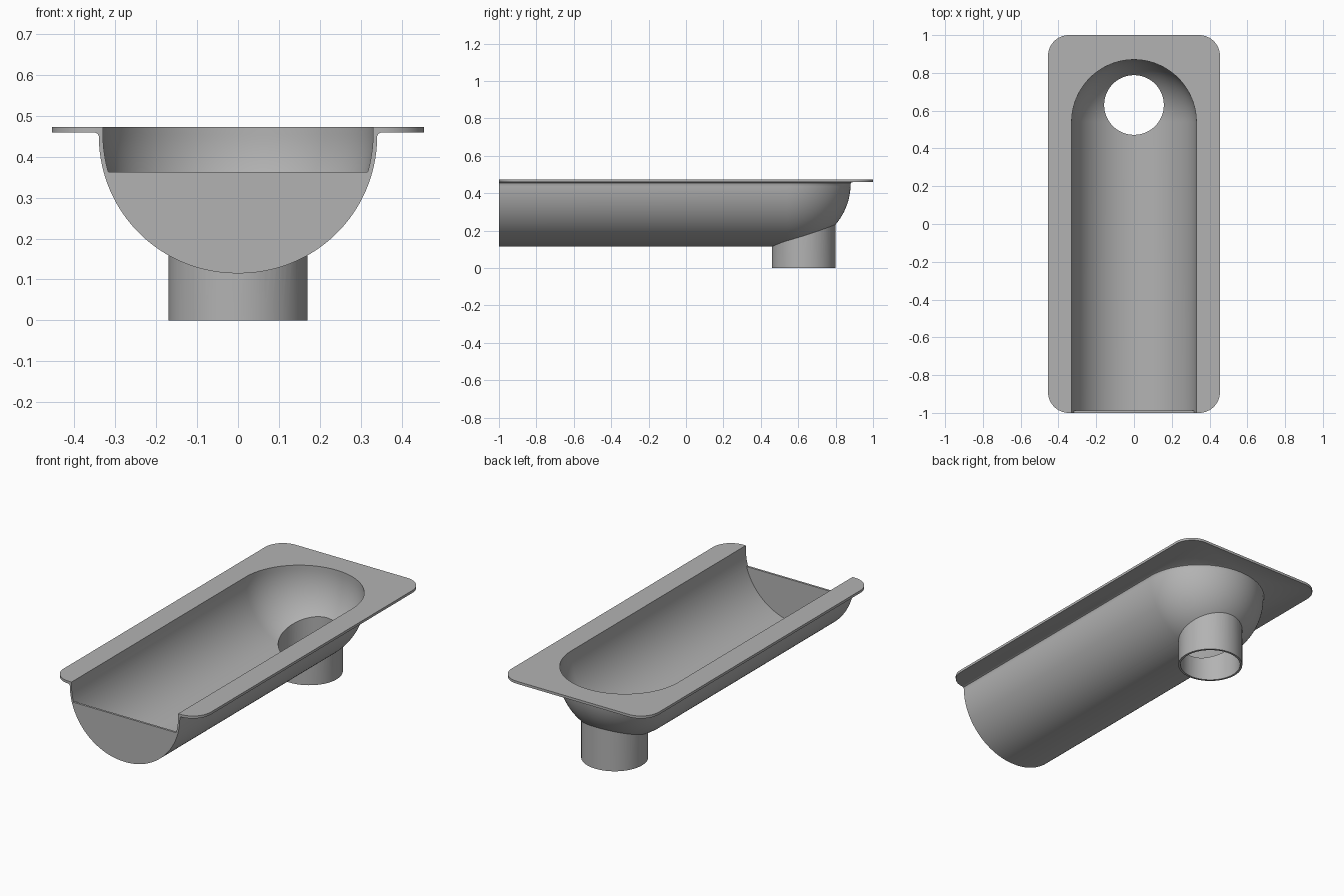
import bpy, bmesh, math
from mathutils import Vector

if "Cube" in bpy.data.objects:
    bpy.data.objects.remove(bpy.data.objects["Cube"], do_unlink=True)

FRONT, BEND = -1.0, 0.54      # open end of the trough, start of the rounded end
AXIS_Z = 0.455                # height of the trough axis
R_OUT, R_IN = 0.34, 0.33
RIM_LOW, RIM_TOP = 0.459, 0.473
PIPE_Y = 0.63

ceramic = bpy.data.materials.new("light grey")
ceramic.use_nodes = True
GREY = (0.45, 0.45, 0.45, 1)
ceramic.diffuse_color = GREY
ceramic.node_tree.nodes["Principled BSDF"].inputs["Base Color"].default_value = GREY


def finish(name, bm):
    bmesh.ops.remove_doubles(bm, verts=bm.verts, dist=1e-5)
    bmesh.ops.recalc_face_normals(bm, faces=bm.faces)
    mesh = bpy.data.meshes.new(name)
    bm.to_mesh(mesh)
    bm.free()
    mesh.materials.append(ceramic)
    obj = bpy.data.objects.new(name, mesh)
    bpy.context.collection.objects.link(obj)
    return obj


def arc(radius, start, end, steps, cx=0, cy=0):
    angles = [start + (end - start) * i / steps for i in range(steps + 1)]
    return [(cx + radius * math.cos(a), cy + radius * math.sin(a)) for a in angles]


def trough(name, profile, front, steps=64):
    """Sweep a half section down one side, round the end and back."""
    bm = bmesh.new()
    turns = [math.pi * i / steps for i in range(steps + 1)]
    stations = [(0, front)] + [(a, BEND) for a in turns] + [(math.pi, front)]
    rows = [[bm.verts.new((r * math.cos(a), y + r * math.sin(a), z)) for r, z in profile]
            for a, y in stations]
    for p, q in zip(rows, rows[1:]):
        for i in range(len(profile) - 1):
            bm.faces.new((p[i], p[i + 1], q[i + 1], q[i]))
    bmesh.ops.remove_doubles(bm, verts=bm.verts, dist=1e-5)
    bmesh.ops.dissolve_degenerate(bm, edges=bm.edges, dist=1e-6)
    bmesh.ops.holes_fill(bm, edges=[e for e in bm.edges if e.is_boundary])
    return finish(name, bm)


def prism(name, points, offset):
    bm = bmesh.new()
    face = bm.faces.new([bm.verts.new(p) for p in points])
    new = bmesh.ops.extrude_face_region(bm, geom=[face])["geom"]
    bmesh.ops.translate(bm, vec=Vector(offset),
                        verts=[v for v in new if isinstance(v, bmesh.types.BMVert)])
    return finish(name, bm)


def cylinder(name, radius, low, high):
    ring = arc(radius, 0, math.tau, 64, 0, PIPE_Y)[:-1]
    return prism(name, [(x, y, low) for x, y in ring], (0, 0, high - low))


def combine(body, other, operation):
    mod = body.modifiers.new(operation, "BOOLEAN")
    mod.operation, mod.solver, mod.object = operation, "EXACT", other
    bpy.context.view_layer.objects.active = body
    bpy.ops.object.modifier_apply(modifier=mod.name)
    bpy.data.objects.remove(other, do_unlink=True)


# Outer bowl with a small flare under the rim
section = arc(R_OUT, -math.pi / 2, 0, 40, 0, AXIS_Z - 0.005)
section[0] = (0, section[0][1])
section = [(r, z + 0.005 * (1 - i / 40)) for i, (r, z) in enumerate(section)]
flare = [(0.343, 0.456), (0.35, RIM_LOW), (0.35, 0.466), (0, 0.466)]
basin = trough("basin", section + flare, FRONT)

# Flat rim with rounded corners
corner, half_w = 0.11, 0.455
outline = []
for i, (sx, sy) in enumerate([(1, 1), (-1, 1), (-1, -1), (1, -1)]):
    outline += arc(corner, i * math.pi / 2, (i + 1) * math.pi / 2, 12,
                   sx * (half_w - corner), sy * (1 - corner))
rim = prism("rim", [(x, y, RIM_LOW) for x, y in outline], (0, 0, RIM_TOP - RIM_LOW))
combine(basin, rim, "UNION")

# Outlet pipe
combine(basin, cylinder("outlet_pipe", 0.17, 0, 0.3), "UNION")

# Hollow out the bowl and the pipe
hollow = arc(R_IN, -math.pi / 2, 0, 40, 0, AXIS_Z)
hollow[0] = (0, hollow[0][1])
combine(basin, trough("bowl_hollow", hollow + [(R_IN, 0.6), (0, 0.6)], -1.2), "DIFFERENCE")
combine(basin, cylinder("pipe_bore", 0.158, -0.1, 0.4), "DIFFERENCE")

# Low wall closing the front of the trough
wall_r, wall_top = 0.335, 0.363
tilt = math.asin((AXIS_Z - wall_top) / wall_r)
wall_arc = arc(wall_r, math.pi + tilt, math.tau - tilt, 48, 0, AXIS_Z)
wall = prism("front_wall", [(x, FRONT, z) for x, z in wall_arc], (0, 0.012, 0))
combine(basin, wall, "UNION")

bpy.ops.object.select_all(action="DESELECT")
basin.select_set(True)
bpy.context.view_layer.objects.active = basin
bpy.ops.object.shade_smooth_by_angle(angle=math.radians(30))
